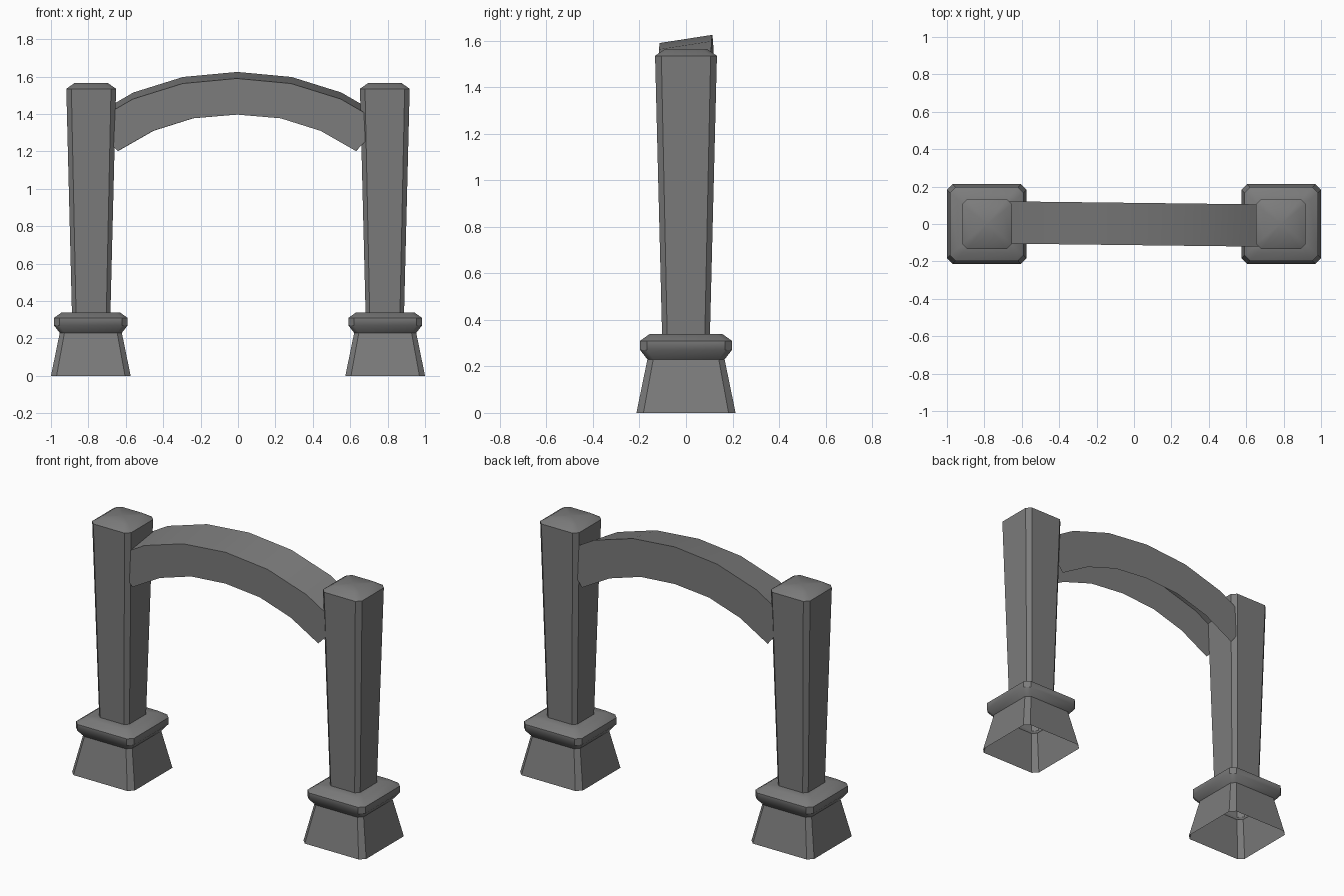
import bpy, bmesh, math

if "Cube" in bpy.data.objects:
    bpy.data.objects.remove(bpy.data.objects["Cube"], do_unlink=True)

stone = bpy.data.materials.new("dark grey stone")
stone.use_nodes = True
GREY = (0.2, 0.2, 0.2, 1)
stone.diffuse_color = GREY
stone.node_tree.nodes["Principled BSDF"].inputs["Base Color"].default_value = GREY


def finish(name, bm, location=(0, 0, 0), turn=0):
    mesh = bpy.data.meshes.new(name)
    bm.to_mesh(mesh)
    bm.free()
    mesh.materials.append(stone)
    ob = bpy.data.objects.new(name, mesh)
    bpy.context.collection.objects.link(ob)
    ob.location = location
    ob.rotation_euler.z = turn
    bpy.ops.object.select_all(action="DESELECT")
    ob.select_set(True)
    bpy.context.view_layer.objects.active = ob
    bpy.ops.object.shade_smooth_by_angle(angle=math.radians(40))
    return ob


def octagon(half, cut):
    """Square outline with chamfered corners, counter-clockwise."""
    points = []
    for sx, sy in ((1, 1), (-1, 1), (-1, -1), (1, -1)):
        pair = [(sx * half, sy * (half - cut)), (sx * (half - cut), sy * half)]
        points += pair if sx * sy > 0 else pair[::-1]
    return points


def tower(name, profile, x, cap):
    """Stack chamfered squares given as (half width, chamfer, height)."""
    bm = bmesh.new()
    rings = [[bm.verts.new((px, py, z)) for px, py in octagon(half, cut)]
             for half, cut, z in profile]
    for low, high in zip(rings, rings[1:]):
        for i in range(8):
            j = (i + 1) % 8
            bm.faces.new((low[i], low[j], high[j], high[i]))
    if cap:
        # Cap as a fan around the middle
        face = bm.faces.new(rings[-1])
        bmesh.ops.poke(bm, faces=[face])
    return finish(name, bm, (x, 0, 0))


# Hollow flared plinth with a ledge, and the post that widens upwards
PLINTH = [(0.213, 0.03, 0), (0.166, 0.025, 0.23), (0.197, 0.03, 0.27),
          (0.197, 0.03, 0.31), (0.155, 0.025, 0.34), (0.10, 0.022, 0.34)]
POST = [(0.103, 0.022, 0.34), (0.133, 0.027, 1.535), (0.09, 0.02, 1.565)]
for side, sign in (("left", 1), ("right", -1)):
    tower(side + "_plinth", PLINTH, sign * 0.787, False)
    tower(side + "_post", POST, sign * 0.785, True)

# Arched beam, open underneath, with its top tilted towards the front
HALF_SPAN = [(0, 1.397, 0, 1.625), (0.235, 1.377, 0.29, 1.598),
             (0.448, 1.31, 0.556, 1.515), (0.637, 1.202, 0.78, 1.385)]
stations = [(-a, b, -c, d) for a, b, c, d in HALF_SPAN[:0:-1]] + HALF_SPAN
DEPTH, TILT = 0.113, 0.035
bm = bmesh.new()
rows = []
for low_x, low_z, top_x, top_z in stations:
    section = [(low_x, -DEPTH, low_z), (top_x, -DEPTH, top_z - TILT),
               (top_x, DEPTH, top_z), (low_x, DEPTH, low_z)]
    rows.append([bm.verts.new(p) for p in section])
for a, b in zip(rows, rows[1:]):
    for i in range(3):
        bm.faces.new((a[i], b[i], b[i + 1], a[i + 1]))
finish("arched_beam", bm, (-0.005, 0, 0), -0.012)
